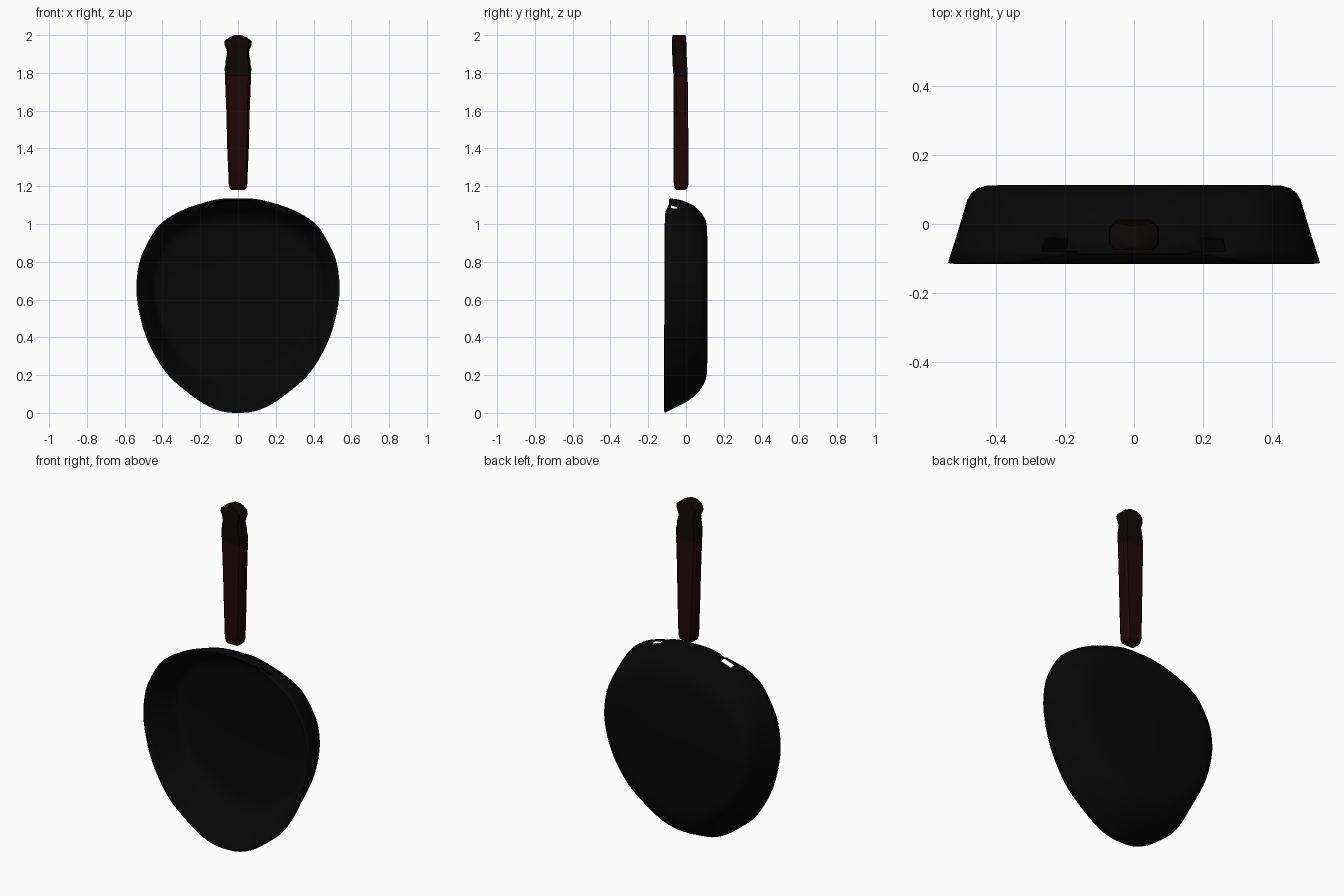
import bpy, bmesh, math
from mathutils import Vector

if "Cube" in bpy.data.objects:
    bpy.data.objects.remove(bpy.data.objects["Cube"])


def material(name, rgb):
    m = bpy.data.materials.new(name)
    m.diffuse_color = (*rgb, 1)
    m.use_nodes = True
    m.node_tree.nodes["Principled BSDF"].inputs["Base Color"].default_value = m.diffuse_color
    return m


def loft(name, rings, mat, close_start, angle):
    """Skin a list of equal-length vertex rings; the last ring is always capped."""
    bm = bmesh.new()
    loops = [[bm.verts.new(p) for p in r] for r in rings]
    n = len(loops[0])
    for a, b in zip(loops, loops[1:]):
        for i in range(n):
            j = (i + 1) % n
            bm.faces.new((a[i], a[j], b[j], b[i]))
    cap = bm.faces.new(loops[-1])
    if close_start:
        bm.faces.new(loops[0][::-1])
    bm.normal_update()
    ref = Vector((0, 0, 1)) if close_start else Vector((0, 1, 0))
    if cap.normal.dot(ref) < 0:
        bmesh.ops.reverse_faces(bm, faces=bm.faces[:])
    me = bpy.data.meshes.new(name)
    bm.to_mesh(me)
    bm.free()
    ob = bpy.data.objects.new(name, me)
    bpy.context.collection.objects.link(ob)
    me.materials.append(mat)
    bpy.ops.object.select_all(action='DESELECT')
    ob.select_set(True)
    bpy.context.view_layer.objects.active = ob
    bpy.ops.object.shade_smooth_by_angle(angle=math.radians(angle))
    return ob


def smooth_closed(pts, k):
    """Catmull-Rom resampling of a closed outline."""
    out, n = [], len(pts)
    for i in range(n):
        p0, p1, p2, p3 = (Vector(pts[(i + d) % n]) for d in (-1, 0, 1, 2))
        for s in range(k):
            t = s / k
            out.append(0.5 * (2 * p1 + (p2 - p0) * t + (2 * p0 - 5 * p1 + 4 * p2 - p3) * t * t
                              + (3 * p1 - p0 - 3 * p2 + p3) * t ** 3))
    return out


iron = material("black_iron", (0.002, 0.002, 0.002))
wood = material("dark_red_wood", (0.014, 0.002, 0.002))
cap_wood = material("dark_cap", (0.005, 0.002, 0.002))

# Pan: egg-shaped outline (half width, height), mirrored
half = [(0.09, 0.012), (0.18, 0.05), (0.28, 0.122), (0.365, 0.197), (0.43, 0.29),
        (0.485, 0.40), (0.522, 0.53), (0.538, 0.66), (0.522, 0.80), (0.475, 0.91),
        (0.41, 1.005), (0.31, 1.068), (0.20, 1.108), (0.10, 1.132)]
outline = [(0, 0.003)] + half + [(0, 1.135)] + [(-x, z) for x, z in reversed(half)]
outline = smooth_closed(outline, 3)

# Wall rings: depth y, half width, bottom z, top z
levels = [(-0.112, 0.538, 0.0, 1.132), (-0.08, 0.528, 0.016, 1.135),
          (-0.04, 0.515, 0.036, 1.130), (0.0, 0.503, 0.056, 1.118),
          (0.04, 0.491, 0.085, 1.098), (0.07, 0.482, 0.115, 1.072),
          (0.09, 0.470, 0.145, 1.047), (0.104, 0.452, 0.175, 1.02),
          (0.111, 0.425, 0.21, 0.985), (0.113, 0.37, 0.28, 0.92)]
rings = []
for y, w, z0, z1 in levels:
    ring = []
    for x, z in outline:
        v = (z - 0.003) / 1.132
        # the rim dips back slightly at the top edge
        dip = 0.022 * max(0, min(1, (z - 1.06) / 0.05)) if y < -0.1 else 0
        ring.append((x / 0.538 * w, y + dip, z0 + v * (z1 - z0)))
    rings.append(ring)
pan = loft("pan_body", rings, iron, False, 50)

# Worn gaps in the wall beside the top lip
bm = bmesh.new()
bm.from_mesh(pan.data)
worn = []
for f in bm.faces:
    c = f.calc_center_median()
    if c.z > 1.0 and (0.2 < abs(c.x) < 0.25 and -0.08 < c.y < -0.03
                      or 0.17 < abs(c.x) < 0.215 and -0.11 < c.y < -0.07):
        worn.append(f)
bmesh.ops.delete(bm, geom=worn, context='FACES')
bm.to_mesh(pan.data)
bm.free()

# Wall thickness, thin at the rim and full at the floor
group = pan.vertex_groups.new(name="thickness")
for v in pan.data.vertices:
    group.add([v.index], max(0.3, min(1, (v.co.y + 0.11) / 0.12)), 'REPLACE')
shell = pan.modifiers.new("thickness", 'SOLIDIFY')
shell.thickness = 0.03
shell.offset = -1
shell.vertex_group = "thickness"


def section(z, w, y0, y1):
    """Chamfered rectangular handle section."""
    c, h = (y0 + y1) / 2, (y1 - y0) / 2
    k = 0.6
    return [(w * a, c + h * b, z) for a, b in
            ((1, -k), (1, k), (0.8, 1), (-0.8, 1), (-1, k), (-1, -k), (-0.8, -1), (0.8, -1))]


# Handle grip: z, half width, y range
grip = [(1.18, 0.034, -0.05, -0.005), (1.19, 0.044, -0.06, 0.008), (1.215, 0.05, -0.065, 0.014),
        (1.26, 0.051, -0.066, 0.014), (1.40, 0.057, -0.066, 0.013), (1.60, 0.062, -0.067, 0.011),
        (1.775, 0.069, -0.067, 0.009), (1.78, 0.067, -0.067, 0.009)]
loft("handle_grip", [section(*s) for s in grip], wood, True, 35)

# Handle end cap with a waist and a flared tip
tip = [(1.775, 0.067, -0.067, 0.009), (1.79, 0.069, -0.067, 0.009), (1.825, 0.071, -0.069, 0.007),
       (1.84, 0.067, -0.071, 0.006), (1.865, 0.066, -0.072, 0.005), (1.90, 0.058, -0.073, 0.003),
       (1.92, 0.06, -0.073, 0.002), (1.95, 0.072, -0.074, 0.002), (1.97, 0.070, -0.074, 0.001),
       (1.988, 0.048, -0.073, 0.0), (2.0, 0.018, -0.07, -0.004)]
loft("handle_end_cap", [section(*s) for s in tip], cap_wood, True, 35)
